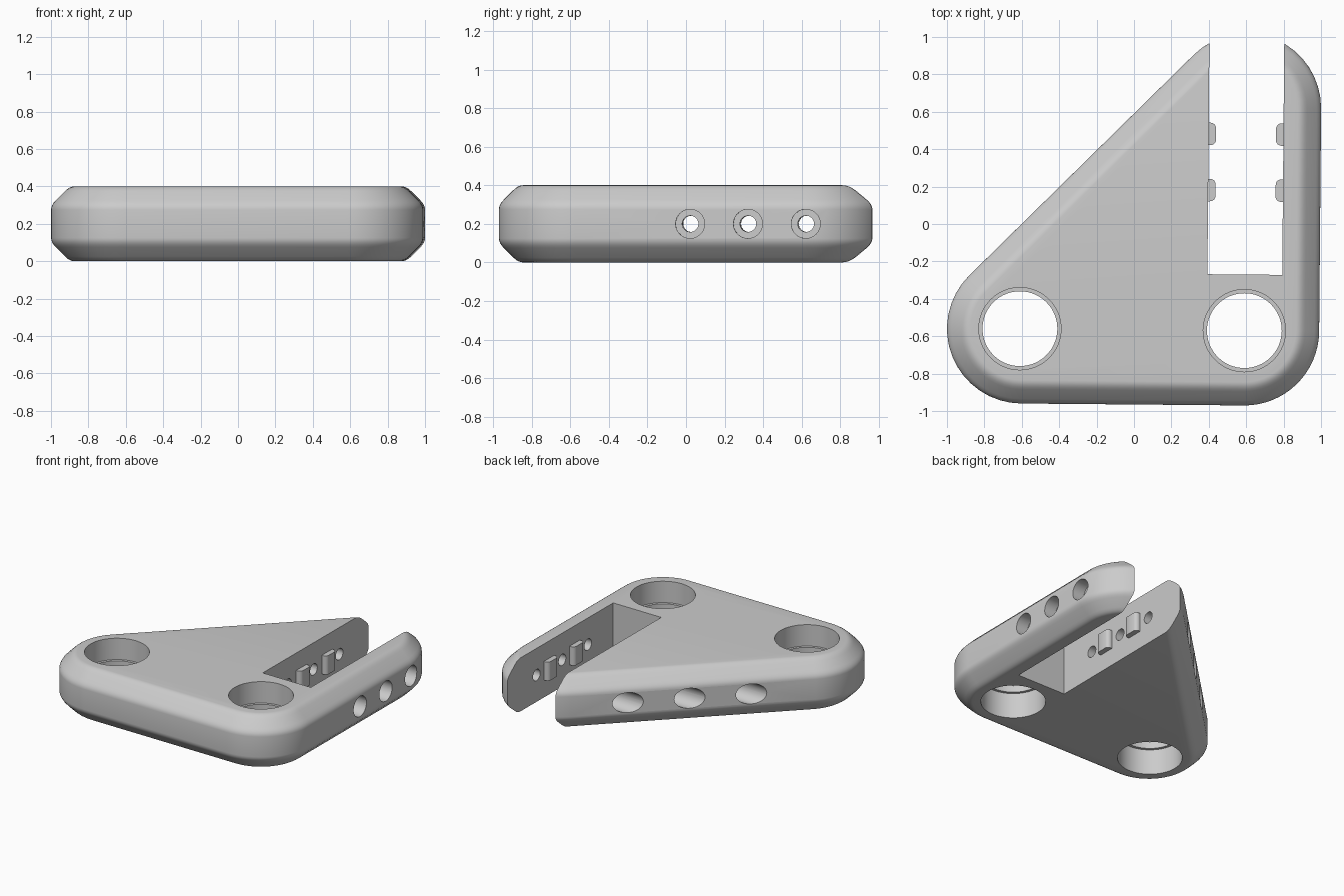
import bpy, bmesh
from math import cos, sin, pi, radians
from mathutils import Matrix, Vector

cube = bpy.data.objects.get("Cube")
if cube:
    bpy.data.objects.remove(cube, do_unlink=True)

HEIGHT, MID, RADIUS, CHAMFER = 0.4, 0.2, 0.4, 0.1
LEFT, RIGHT, FRONT, BACK = -0.595, 0.595, -0.565, 0.625
SLOT_MIN, SLOT_MAX, SLOT_END = 0.395, 0.795, -0.265

grey = bpy.data.materials.new("plain grey")
grey.use_nodes = True
grey.diffuse_color = (0.6, 0.6, 0.6, 1)
grey.node_tree.nodes["Principled BSDF"].inputs["Base Color"].default_value = (0.6, 0.6, 0.6, 1)


def make_object(name, bm):
    bmesh.ops.recalc_face_normals(bm, faces=bm.faces)
    mesh = bpy.data.meshes.new(name)
    bm.to_mesh(mesh)
    bm.free()
    mesh.materials.append(grey)
    ob = bpy.data.objects.new(name, mesh)
    bpy.context.collection.objects.link(ob)
    return ob


def loft(name, rings):
    """Closed solid through rings that share one vertex count."""
    bm = bmesh.new()
    loops = [[bm.verts.new(p) for p in ring] for ring in rings]
    for a, b in zip(loops, loops[1:]):
        for i in range(len(a)):
            j = (i + 1) % len(a)
            bm.faces.new((a[i], a[j], b[j], b[i]))
    bm.faces.new(loops[0][::-1])
    bm.faces.new(loops[-1])
    return make_object(name, bm)


def cylinder(start, end, radius, sides=64):
    start, end = Vector(start), Vector(end)
    axis = end - start
    turn = axis.to_track_quat('Z', 'Y').to_matrix().to_4x4()
    bm = bmesh.new()
    bmesh.ops.create_cone(bm, cap_ends=True, segments=sides, radius1=radius, radius2=radius,
                          depth=axis.length, matrix=Matrix.Translation((start + end) / 2) @ turn)
    return make_object("cutter", bm)


def combine(target, other, operation):
    mod = target.modifiers.new(operation, 'BOOLEAN')
    mod.object, mod.operation, mod.solver = other, operation, 'EXACT'
    other.hide_render = True
    bpy.context.view_layer.objects.active = target
    bpy.ops.object.modifier_apply(modifier=mod.name)
    bpy.data.objects.remove(other, do_unlink=True)


def triangle_ring(radius, z, steps=16):
    """Rounded triangle outline: arcs around three fixed corners."""
    corners = ((LEFT, FRONT, 135, 270), (RIGHT, FRONT, 270, 360), (RIGHT, BACK, 0, 135))
    ring = []
    for x, y, a0, a1 in corners:
        for i in range(steps + 1):
            a = radians(a0 + (a1 - a0) * i / steps)
            ring.append((x + radius * cos(a), y + radius * sin(a), z))
    return ring


def soften(before, corner, after, steps=4):
    b, c, a = Vector(before), Vector(corner), Vector(after)
    return [b * (1 - t) ** 2 + c * 2 * t * (1 - t) + a * t * t
            for t in (i / steps for i in range(steps + 1))]


# Body: chamfered edge profile with softened corners, mirrored top to bottom
inner, s = RADIUS - CHAMFER, 0.025
half = soften((inner - s, 0), (inner, 0), (inner + s, s))
half += soften((RADIUS - s, CHAMFER - s), (RADIUS, CHAMFER), (RADIUS, CHAMFER + s))
profile = [(p.x, p.y) for p in half] + [(p.x, HEIGHT - p.y) for p in reversed(half)]
body = loft("bracket_body", [triangle_ring(r, z) for r, z in profile])

# Open slot towards the back
outline = ((SLOT_MIN, SLOT_END), (SLOT_MAX, SLOT_END), (SLOT_MAX, 1.3), (SLOT_MIN, 1.3))
slot = loft("cutter", [[(x, y, z) for x, y in outline] for z in (-0.1, HEIGHT + 0.1)])
combine(body, slot, 'DIFFERENCE')

# Two large vertical holes with a thin lip inside
for x in (LEFT - 0.01, RIGHT):
    for z0, z1, r in ((-0.1, 0.5, 0.2), (-0.1, 0.19, 0.22), (0.24, 0.5, 0.22)):
        combine(body, cylinder((x, FRONT, z0), (x, FRONT, z1), r), 'DIFFERENCE')

# Three cross holes, counterbored from both outer sides
for y in (0.03, 0.33, 0.63):
    for x0, x1, r in ((-1.1, 1.2, 0.042), (-1.1, 0.25, 0.075), (0.9, 1.2, 0.075)):
        combine(body, cylinder((x0, y, MID), (x1, y, MID), r, 40), 'DIFFERENCE')

# Rounded nubs on both slot walls, between the cross holes
for wall, side in ((SLOT_MIN, 1), (SLOT_MAX, -1)):
    for y in (0.185, 0.485):
        shape = [(-0.03, -0.06), (0.01, -0.06)]
        shape += [(0.01 + 0.03 * cos(a), 0.03 * sin(a) + (0.03 if a > 0 else -0.03))
                  for a in (pi * k / 12 for k in (-5, -4, -3, -2, -1, 1, 2, 3, 4, 5))]
        shape += [(0.01, 0.06), (-0.03, 0.06)]
        nub = loft("nub", [[(wall + side * u, y + v, z) for u, v in shape]
                           for z in (MID - 0.07, MID + 0.07)])
        combine(body, nub, 'UNION')

# The whole bracket sits turned very slightly
body.data.transform(Matrix.Rotation(radians(-0.5), 4, 'Z'))
bpy.ops.object.select_all(action='DESELECT')
body.select_set(True)
bpy.context.view_layer.objects.active = body
bpy.ops.object.shade_smooth_by_angle(angle=radians(30))
